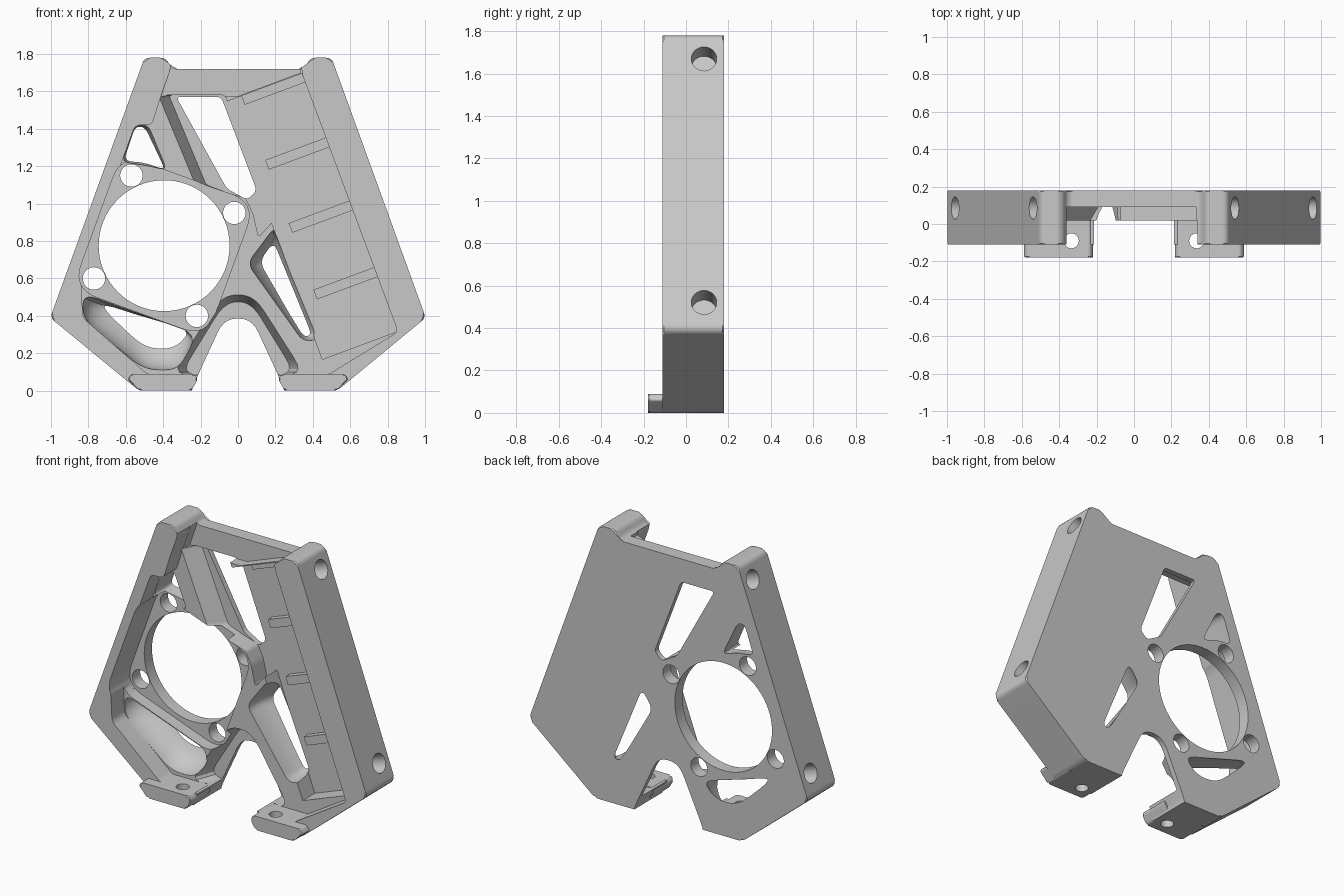
import bpy, bmesh, math
from mathutils import Vector, Matrix

cube = bpy.data.objects.get("Cube")
if cube:
    bpy.data.objects.remove(cube, do_unlink=True)

grey = bpy.data.materials.new("plain grey")
grey.use_nodes = True
COLOR = (0.58, 0.58, 0.58, 1)
grey.diffuse_color = COLOR
grey.node_tree.nodes["Principled BSDF"].inputs["Base Color"].default_value = COLOR

# Depth levels: wall front, rib tops, fan seat, thin floor, back
FRONT, RIB, SEAT, FLOOR, BACK = -0.11, 0.02, 0.10, 0.145, 0.18
PAST_FRONT, PAST_BACK = -0.3, 0.3


def rounded(points, r, steps=5):
    """Replace each corner of a front-view polygon with a short curve."""
    result = []
    for i, p in enumerate(points):
        p, a, b = Vector(p), Vector(points[i - 1]), Vector(points[(i + 1) % len(points)])
        s = p + (a - p).normalized() * min(r, (a - p).length * 0.45)
        e = p + (b - p).normalized() * min(r, (b - p).length * 0.45)
        for k in range(steps + 1):
            t = k / steps
            result.append(s * (1 - t) ** 2 + p * 2 * t * (1 - t) + e * t * t)
    return result


def circle(cx, cz, r, n=32):
    return [(cx + r * math.cos(math.tau * k / n), cz + r * math.sin(math.tau * k / n))
            for k in range(n)]


def finish(name, bm):
    bmesh.ops.recalc_face_normals(bm, faces=bm.faces)
    mesh = bpy.data.meshes.new(name)
    bm.to_mesh(mesh)
    bm.free()
    mesh.materials.append(grey)
    obj = bpy.data.objects.new(name, mesh)
    bpy.context.collection.objects.link(obj)
    return obj


def loft(name, front, y0, y1, back=None, bevel=0, rings=1):
    """Closed solid between two outlines; several rings give a bowl-shaped side."""
    bm = bmesh.new()
    bend = math.radians(65)
    loops = []
    for k in range(rings + 1):
        a = bend * k / rings
        y = y0 + (y1 - y0) * math.sin(a) / math.sin(bend)
        mix = (1 - math.cos(a)) / (1 - math.cos(bend))
        loops.append([bm.verts.new((p[0] + (q[0] - p[0]) * mix, y, p[1] + (q[1] - p[1]) * mix))
                      for p, q in zip(front, back or front)])
    caps = [bm.faces.new(loops[0]), bm.faces.new(loops[-1][::-1])]
    for a, b in zip(loops, loops[1:]):
        for i in range(len(a)):
            bm.faces.new((a[i - 1], b[i - 1], b[i], a[i]))
    if bevel:
        edges = [e for f in caps for e in f.edges]
        bmesh.ops.bevel(bm, geom=edges, offset=bevel, segments=1, affect='EDGES')
    return finish(name, bm)


def rod(name, centre, axis, r, length):
    bm = bmesh.new()
    turn = Vector(axis).to_track_quat('Z', 'Y').to_matrix().to_4x4()
    bmesh.ops.create_cone(bm, cap_ends=True, segments=32, radius1=r, radius2=r,
                          depth=length, matrix=Matrix.Translation(centre) @ turn)
    return finish(name, bm)


def foot_hole(side):
    return rod("foot_cut", (side * 0.335, -0.09, 0.05), (0, 0, 1), 0.04, 0.4)


def mirrored(half):
    return half + [(-x, z) for x, z in reversed(half)]


def carve(obj, cutters):
    for c in cutters:
        c.hide_render = True
        mod = obj.modifiers.new("cut", 'BOOLEAN')
        mod.object, mod.operation, mod.solver = c, 'DIFFERENCE', 'EXACT'
    bpy.context.view_layer.update()
    graph = bpy.context.evaluated_depsgraph_get()
    mesh = bpy.data.meshes.new_from_object(obj.evaluated_get(graph))
    obj.modifiers.clear()
    obj.data = mesh
    for c in cutters:
        bpy.data.objects.remove(c, do_unlink=True)


# Frame blank: five-sided outline with two raised top lobes
outline = mirrored([(0.25, 0), (0.53, 0), (1.004, 0.39), (0.5, 1.78), (0.385, 1.78), (0.355, 1.72)])
frame = loft("frame", rounded(outline, 0.03, 4), FRONT, BACK, bevel=0.007)
cuts = []

# Main front pocket, leaving the side walls
pocket = [(-0.36, 1.95), (-0.36, 1.72), (-0.41, 1.58), (-0.46, 1.42), (-0.55, 1.42), (-0.84, 0.62),
          (-0.83, 0.39), (-0.48, 0.085), (0.48, 0.085), (0.855, 0.315), (0.34, 1.70), (0.34, 1.95)]
cuts.append(loft("pocket_cut", rounded(pocket, 0.03), PAST_FRONT, RIB))

# Top crossbar step
cuts.append(loft("crossbar_cut", [(-0.36, 1.95), (-0.36, 1.72), (-0.41, 1.575), (0.0, 1.575),
                                  (0.335, 1.70), (0.335, 1.95)], PAST_FRONT, SEAT - 0.01))

# Notch between the legs, with a recessed border
notch = mirrored([(0.25, -0.1), (0.25, 0.0), (0.22, 0.07), (0.075, 0.385)])
cuts.append(loft("notch_cut", rounded(notch, 0.08), PAST_FRONT, PAST_BACK))
border = mirrored([(0.36, 0.085), (0.085, 0.515)])
inner = mirrored([(0.31, 0.085), (0.07, 0.475)])
cuts.append(loft("border_cut", rounded(border, 0.1), RIB - 0.01, FLOOR, rounded(inner, 0.1)))

# Low floor around the upper window, sloping down from the rib
right_edge = [(-0.07, 1.58), (0.10, 1.13), (0.19, 0.91), (0.11, 0.82), (0.08, 0.95),
              (0.04, 1.03), (-0.06, 1.06)]
low_front = [(-0.43, 1.58)] + right_edge + [(-0.24, 1.12)]
low_back = [(-0.37, 1.58)] + right_edge + [(-0.17, 1.10)]
cuts.append(loft("low_floor_cut", rounded(low_front, 0.02), RIB - 0.01, FLOOR,
                 rounded(low_back, 0.02)))
window = [(-0.33, 1.57), (-0.09, 1.57), (0.10, 1.07), (0.05, 1.02), (-0.06, 1.08)]
cuts.append(loft("upper_window_cut", rounded(window, 0.025), RIB, PAST_BACK))

# Bowl-shaped windows: wide at the ribs, narrow at the back
bowls = [
    ([(-0.62, 1.22), (-0.55, 1.42), (-0.48, 1.42), (-0.38, 1.18), (-0.49, 1.2)],
     [(-0.61, 1.23), (-0.55, 1.41), (-0.50, 1.41), (-0.39, 1.18), (-0.5, 1.22)], 0.04),
    ([(0.20, 0.88), (0.05, 0.68), (0.35, 0.26), (0.45, 0.28)],
     [(0.19, 0.79), (0.12, 0.69), (0.35, 0.29), (0.39, 0.30)], 0.05),
    ([(-0.83, 0.52), (-0.83, 0.38), (-0.50, 0.11), (-0.31, 0.11), (-0.22, 0.30)],
     [(-0.72, 0.46), (-0.68, 0.41), (-0.50, 0.24), (-0.35, 0.23), (-0.25, 0.32)], 0.08),
]
for front, back, r in bowls:
    cuts.append(loft("bowl_cut", rounded(front, r), RIB - 0.01, BACK + 0.005,
                     rounded(back, r), rings=6))

# Round fan opening with its rounded-square seat and four screw holes
CX, CZ = -0.395, 0.775
angles = [math.radians(25 + 90 * k) for k in range(4)]
seat = [(CX + 0.54 * math.cos(a), CZ + 0.54 * math.sin(a)) for a in angles]
cuts.append(loft("seat_cut", rounded(seat, 0.14, 8), PAST_FRONT, SEAT))
cuts.append(loft("fan_cut", circle(CX, CZ, 0.35, 64), PAST_FRONT, PAST_BACK))
for a in angles:
    hole = circle(CX + 0.414 * math.cos(a), CZ + 0.414 * math.sin(a), 0.06)
    cuts.append(loft("screw_cut", hole, PAST_FRONT, PAST_BACK))

# Deep tray beside the left wall
START = Vector((0.34, 1.70))
ALONG = Vector((0.515, -1.385)).normalized()
ACROSS = Vector((ALONG.y, -ALONG.x))


def tray_box(name, u0, u1, s0, s1, y0, y1):
    corners = [START + ACROSS * u + ALONG * s for u, s in ((u0, s0), (u1, s0), (u1, s1), (u0, s1))]
    return loft(name, corners, y0, y1)


cuts.append(tray_box("tray_cut", 0, 0.43, 0.005, 1.475, -0.05, FLOOR))

# Blind bolt holes in the outer side walls, and screw holes through the feet
for side in (-1, 1):
    for x, z in ((0.54, 1.67), (0.953, 0.52)):
        cuts.append(rod("bolt_cut", (side * x, 0.085, z), (side * 0.94, 0, 0.34), 0.06, 0.26))
    cuts.append(foot_hole(side))

carve(frame, cuts)
parts = [frame]

# Tray cross ribs
for i, s in enumerate((0.0, 0.37, 0.73, 1.11)):
    parts.append(tray_box(f"tray_rib_{i + 1}", -0.01, 0.345, s, s + 0.055, SEAT, FLOOR + 0.01))

# Feet
for side, name in ((1, "left_foot"), (-1, "right_foot")):
    shape = [(0.25, 0), (0.525, 0), (0.592, 0.06), (0.57, 0.09), (0.235, 0.09), (0.215, 0.06)]
    foot = loft(name, rounded([(side * x, z) for x, z in shape], 0.012, 3), -0.18, 0.03, bevel=0.007)
    carve(foot, [foot_hole(side)])
    parts.append(foot)

# Smooth the curved walls, keep the edges crisp and the flats flat
bpy.ops.object.select_all(action='DESELECT')
for p in parts:
    p.select_set(True)
bpy.context.view_layer.objects.active = frame
bpy.ops.object.shade_smooth_by_angle(angle=math.radians(30))
for p in parts:
    p.modifiers.new("flat normals", 'WEIGHTED_NORMAL').keep_sharp = True
